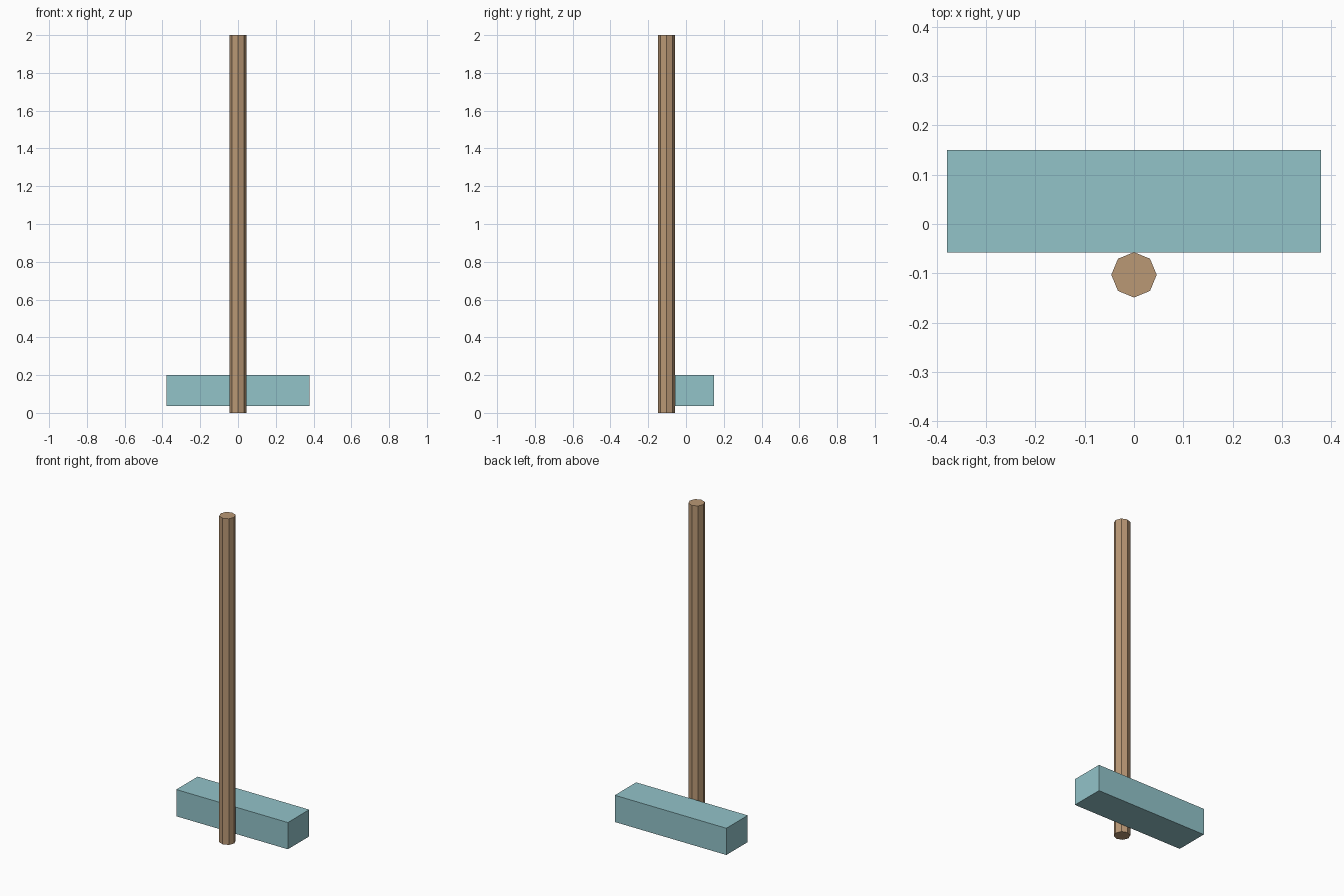
import bpy

if "Cube" in bpy.data.objects:
    bpy.data.objects.remove(bpy.data.objects["Cube"])


def material(name, rgb):
    mat = bpy.data.materials.new(name)
    mat.diffuse_color = (*rgb, 1.0)
    mat.use_nodes = True
    mat.node_tree.nodes["Principled BSDF"].inputs["Base Color"].default_value = mat.diffuse_color
    return mat


def finish(name, mat):
    obj = bpy.context.object
    obj.name = name
    obj.data.materials.append(mat)
    return obj


wood = material("tan wood", (0.491, 0.314, 0.178))
teal = material("pale teal", (0.288, 0.546, 0.584))

# Upright eight-sided handle, flat shaded, standing on the ground
bpy.ops.mesh.primitive_cylinder_add(vertices=8, radius=0.046, depth=2.0,
                                    location=(0, -0.103, 1.0))
finish("handle", wood)

# Rectangular head block behind the handle
bpy.ops.mesh.primitive_cube_add(size=1, location=(0, 0.046, 0.118))
head = finish("head_block", teal)
head.scale = (0.757, 0.207, 0.164)
bpy.ops.object.transform_apply(location=False, rotation=False, scale=True)
